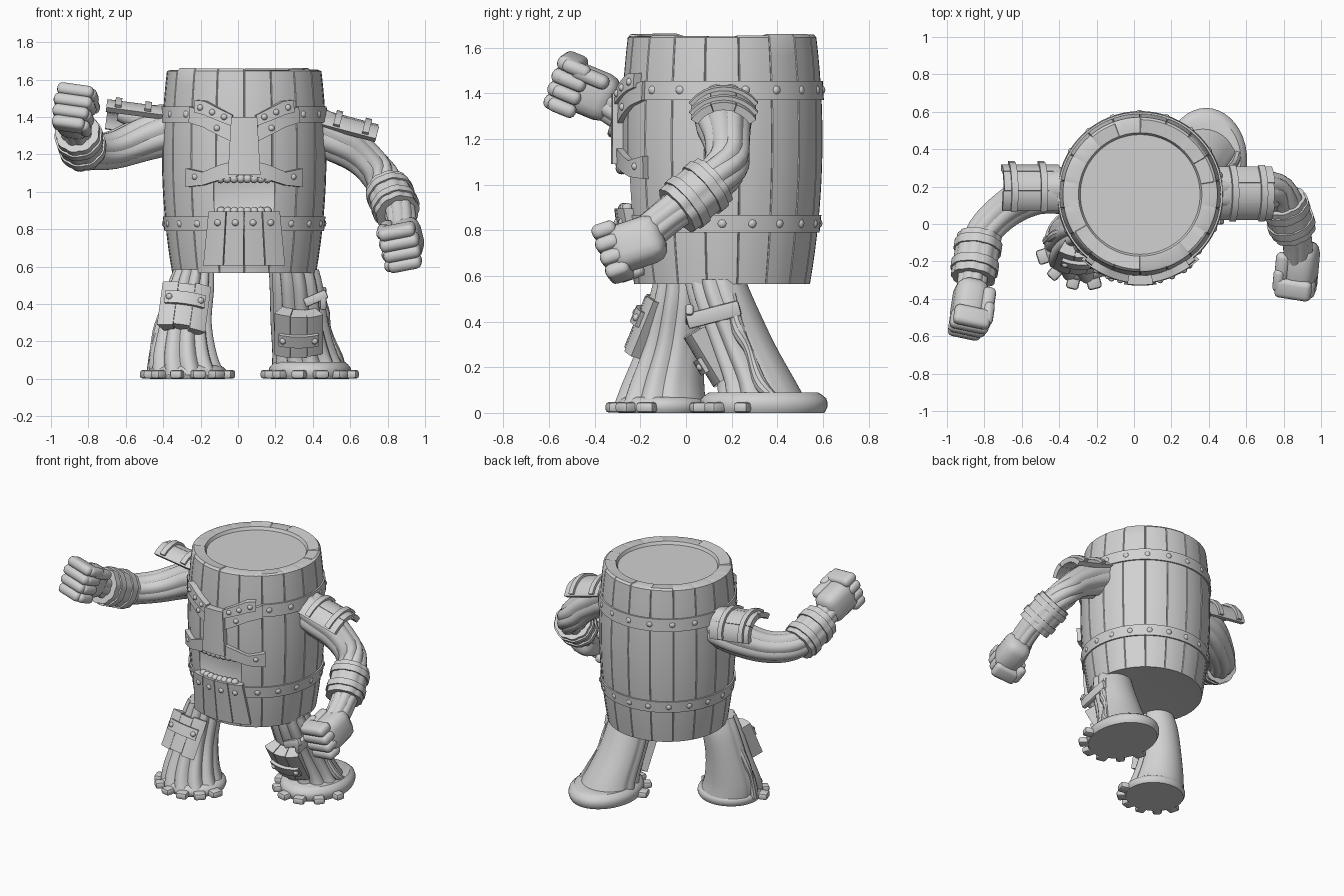
import bpy, bmesh, math, random
from mathutils import Vector, Matrix

random.seed(4)
if "Cube" in bpy.data.objects:
    bpy.data.objects.remove(bpy.data.objects["Cube"])

grey = bpy.data.materials.new("plain_grey")
grey.use_nodes = True
colour = (0.64, 0.64, 0.64, 1)
grey.diffuse_color = colour
grey.node_tree.nodes["Principled BSDF"].inputs["Base Color"].default_value = colour

XC, YC = 0.033, 0.158
made = []


def finish(name, bm, matrix=None):
    if matrix:
        bmesh.ops.transform(bm, matrix=matrix, verts=bm.verts)
    bmesh.ops.recalc_face_normals(bm, faces=bm.faces)
    mesh = bpy.data.meshes.new(name)
    bm.to_mesh(mesh)
    bm.free()
    mesh.materials.append(grey)
    obj = bpy.data.objects.new(name, mesh)
    bpy.context.collection.objects.link(obj)
    made.append(obj)
    return obj


def frame(origin, axis, out):
    z = Vector(axis).normalized()
    x = Vector(out).cross(z).normalized()
    return Matrix.Translation(origin) @ Matrix((x, z.cross(x), z)).transposed().to_4x4()


def box(name, size, matrix, bevel=0.01, seg=2):
    bm = bmesh.new()
    bmesh.ops.create_cube(bm, size=1, matrix=Matrix.Diagonal((*size, 1)))
    bmesh.ops.bevel(bm, geom=bm.edges[:], offset=bevel, segments=seg, affect='EDGES', profile=0.5)
    return finish(name, bm, matrix)


def loft(name, rings):
    """Skin closed rings of points and cap both ends."""
    bm = bmesh.new()
    rows = [[bm.verts.new(p) for p in ring] for ring in rings]
    n = len(rows[0])
    for a, b in zip(rows, rows[1:]):
        for j in range(n):
            bm.faces.new((a[j], a[(j + 1) % n], b[(j + 1) % n], b[j]))
    bm.faces.new(rows[0])
    bm.faces.new(rows[-1])
    return finish(name, bm)


def tube(name, stations, n=48, groove=0.0, lobes=8, flat=False, steps=4):
    """Sweep a grooved circle along (x, y, z, radius); flat rings are grooved in front only."""
    st = [Vector(s) for s in stations]
    path = []
    for i in range(len(st) - 1):
        a, b, c, d = st[max(i - 1, 0)], st[i], st[i + 1], st[min(i + 2, len(st) - 1)]
        for k in range(steps):
            t = k / steps
            path.append(b + (c - a) * t / 2 + (2 * a - 5 * b + 4 * c - d) * t * t / 2
                        + (3 * b - a - 3 * c + d) * t ** 3 / 2)
    path.append(st[-1])
    rings = []
    for i, p in enumerate(path):
        x, y = Vector((1, 0, 0)), Vector((0, 1, 0))
        if not flat:
            t = (path[min(i + 1, len(path) - 1)] - path[max(i - 1, 0)]).to_3d().normalized()
            x = Vector((0, 0, 1)).cross(t).normalized()
            y = t.cross(x)
        ring = []
        for j in range(n):
            a = math.tau * j / n
            depth = groove * (min(1, max(0, 0.6 - math.sin(a))) if flat else 1)
            r = p.w * (1 + depth * (abs(math.sin(lobes * a / 2)) - 0.6))
            ring.append(p.to_3d() + (x * math.cos(a) + y * math.sin(a)) * r)
        rings.append(ring)
    return loft(name, rings)


def barrel_r(z):
    return 0.44 - 0.136 * (z - 1.2) ** 2


def on_barrel(a, z, lift):
    r = barrel_r(z) + lift
    return Vector((XC + r * math.sin(a), YC - r * math.cos(a), z))


def ang(x):
    return math.asin(x / 0.44)


def strip(name, cols, lift, thick=0.05, flare=0.0):
    """Plate hugging the barrel; cols are (angle from front, low z, high z)."""
    rings = []
    for c0, c1 in zip(cols, cols[1:]):
        steps = math.ceil(abs(c1[0] - c0[0]) / 0.1)
        for k in range(steps + 1):
            a, lo, hi = (u + (v - u) * k / steps for u, v in zip(c0, c1))
            if k == 0 and rings:
                continue
            wide = a * (1 + flare * (hi - lo))
            rings.append([on_barrel(wide, lo, lift), on_barrel(a, hi, lift),
                          on_barrel(a, hi, lift - thick), on_barrel(wide, lo, lift - thick)])
    return loft(name, rings)


def beads(name, points, radius):
    bm = bmesh.new()
    for p in points:
        bmesh.ops.create_icosphere(bm, subdivisions=2, radius=radius, matrix=Matrix.Translation(p))
    return finish(name, bm)


def shell(name, matrix, radius, arc, length, thick, planks):
    """Curved plate of planks around local z, with its crown at the origin."""
    step = arc / planks
    for i in range(planks):
        a0 = math.pi / 2 - arc / 2 + i * step
        rings = []
        end = length * (1 + (random.uniform(-0.06, 0.06) if planks > 1 else 0)) / 2
        for k in range(9):
            a = a0 + step * (0.01 + 0.98 * k / 8)
            rings.append([matrix @ Vector((r * math.cos(a), r * math.sin(a) - radius, z))
                          for r, z in ((radius, -end), (radius, end),
                                       (radius - thick, end), (radius - thick, -end))])
        loft(name, rings)


# Barrel of grooved staves with a sunken lid
STAVES = 18
profile = [(0.34, 0.57)]
profile += [(barrel_r(z), z) for z in (0.565 + 1.08 * i / 14 for i in range(15))]
profile += [(0.4, 1.66), (0.33, 1.65), (0.32, 1.63)]
heights = [random.uniform(-0.012, 0.002) for _ in range(STAVES)]
rings = []
for r, z in profile:
    ring = []
    for s in range(STAVES):
        for f in (0, 0.025, 0.28, 0.5, 0.72, 0.975):
            a = math.tau * (s + f) / STAVES
            rr = r * (0.991 if f == 0 and r > 0.35 else 1)
            ring.append((XC + rr * math.sin(a), YC - rr * math.cos(a), z + (heights[s] if z > 1.655 else 0)))
    rings.append(ring)
barrel = loft("barrel", rings)

# Mouth recess
cutter = box("mouth_cutter", (0.33, 0.14, 0.2), Matrix.Translation((XC, YC - 0.465, 0.985)), 0.01)
cut = barrel.modifiers.new("mouth", 'BOOLEAN')
cut.operation, cut.object, cut.solver = 'DIFFERENCE', cutter, 'EXACT'
bpy.context.view_layer.objects.active = barrel
bpy.ops.object.modifier_apply(modifier=cut.name)
made.remove(cutter)
bpy.data.objects.remove(cutter)

# Hoops and rivets
strip("lower_hoop", [(-math.pi, 0.79, 0.868), (math.pi, 0.79, 0.868)], 0.01, 0.03)
strip("upper_hoop", [(0.68, 1.37, 1.455), (math.tau - 0.68, 1.37, 1.455)], 0.01, 0.03)
beads("lower_rivets", [on_barrel(math.tau * i / 20, 0.83, -0.005) for i in range(20)], 0.024)
beads("upper_rivets", [on_barrel(0.8 + 4.7 * i / 14, 1.414, -0.005) for i in range(15)], 0.024)

# Face plates, mirrored about the middle
for s, side in ((1, "left"), (-1, "right")):
    strip(side + "_lower_brow", [(s * 0.7, 1.37, 1.455), (s * ang(0.21), 1.345, 1.43),
                                 (s * ang(0.07), 1.27, 1.36)], 0.025)
    strip(side + "_upper_brow", [(s * ang(0.25), 1.425, 1.49), (s * ang(0.2), 1.41, 1.485),
                                 (s * ang(0.06), 1.35, 1.41)], 0.04, 0.07)
    strip(side + "_moustache", [(s * ang(0.03), 1.085, 1.17), (s * ang(0.12), 1.065, 1.145),
                                (s * ang(0.21), 1.035, 1.105), (s * ang(0.295), 1.025, 1.125)], 0.03)
    beads(side + "_face_rivets", [on_barrel(s * ang(x), z, lift) for x, z, lift in
          ((0.1, 1.4, 0.035), (0.16, 1.425, 0.035), (0.22, 1.45, 0.035),
           (0.14, 1.34, 0.02), (0.25, 1.08, 0.023))], 0.018)
strip("nose", [(-ang(0.063), 1.09, 1.4), (ang(0.063), 1.09, 1.4)], 0.05, 0.09, 0.8)
for z, row in ((1.07, "upper"), (0.895, "lower")):
    beads(row + "_teeth", [on_barrel(ang(-0.125 + 0.25 * i / 7), z, 0.005) for i in range(8)], 0.025)
for i in range(4):
    u = -0.18 + 0.09 * i
    strip("beard_plank", [(ang(u + 0.002), 0.605, 0.895), (ang(u + 0.088), 0.605, 0.895)], 0.045, 0.06, 0.9)
    beads("beard_rivet", [on_barrel(ang(u + 0.045), 0.835, 0.035)], 0.02)


# Legs with flared root feet
def foot(name, x, y, rx, ry, height, toes):
    disc = tube(name, [(0, 0, 0, 0.95), (0, 0, 0.3, 1), (0, 0, 0.7, 0.98), (0, 0, 1, 0.85)], n=40, flat=True, steps=2)
    disc.data.transform(Matrix.Translation((x, y, 0)) @ Matrix.Diagonal((rx, ry, height, 1)))
    for i in range(toes):
        a = -1.25 + 2.5 * i / (toes - 1)
        spot = Matrix.Translation((x + rx * math.sin(a), y - ry * math.cos(a), 0.024))
        box(name + "_toe", (random.uniform(0.06, 0.085), 0.1, 0.046), spot @ Matrix.Rotation(a, 4, 'Z'), 0.015)


tube("right_leg", [(-0.235, -0.03, 0.585, 0.105), (-0.255, -0.035, 0.48, 0.125), (-0.285, -0.06, 0.3, 0.142),
                   (-0.29, -0.095, 0.13, 0.175), (-0.27, -0.11, 0.02, 0.2)], groove=0.16, lobes=11, n=66, flat=True)
tube("left_leg", [(0.3, 0.13, 0.585, 0.13), (0.315, 0.165, 0.48, 0.14), (0.33, 0.24, 0.3, 0.15),
                  (0.36, 0.315, 0.13, 0.17), (0.385, 0.345, 0.02, 0.2)], groove=0.16, lobes=11, n=66, flat=True)
foot("right_foot", -0.27, -0.105, 0.21, 0.2, 0.07, 6)
foot("left_foot", 0.385, 0.34, 0.22, 0.28, 0.09, 6)
for name, pts in (("left_root", [(0.42, 0.2, 0.52), (0.46, 0.23, 0.36), (0.48, 0.28, 0.26), (0.53, 0.33, 0.12), (0.56, 0.4, 0.05)]),
                  ("right_root", [(-0.36, -0.03, 0.45), (-0.42, -0.06, 0.28), (-0.45, -0.08, 0.17), (-0.46, -0.09, 0.03)])):
    tube(name, [(*p, 0.02 + 0.01 * (i % 2)) for i, p in enumerate(pts)], n=10)

# Shin guards with riveted straps
for name, spot, axis, low in (("right_shin", (-0.287, -0.225, 0.4), (0.03, 0.09, 0.22), 0.03),
                              ("left_shin", (0.325, 0.055, 0.22), (0, -0.14, 0.23), -0.02)):
    m = frame(spot, axis, (0, -1, 0))
    shell(name + "_guard", m, 0.25, 1.1, 0.25, 0.08, 3)
    strap = m @ Matrix.Translation((0, 0.02, low))
    shell(name + "_strap", strap, 0.27, 0.85, 0.07, 0.035, 1)
    beads(name + "_rivets", [strap @ Vector((x, -0.017, 0)) for x in (-0.085, 0.085)], 0.018)
box("left_knee_strap", (0.035, 0.24, 0.07), Matrix.Translation((0.455, 0.12, 0.43)) @ Matrix.Rotation(0.25, 4, 'X'))
box("left_knee_bar", (0.13, 0.035, 0.05), Matrix.Translation((0.415, 0.015, 0.43)) @ Matrix.Rotation(-0.4, 4, 'Y'))

# Arms
tube("right_arm", [(-0.34, 0.18, 1.33, 0.13), (-0.52, 0.165, 1.275, 0.115), (-0.68, 0.08, 1.22, 0.1),
                   (-0.8, -0.04, 1.215, 0.095), (-0.85, -0.18, 1.26, 0.09), (-0.865, -0.31, 1.335, 0.08),
                   (-0.88, -0.4, 1.39, 0.08)], groove=0.1)
tube("left_arm", [(0.38, 0.165, 1.34, 0.13), (0.54, 0.165, 1.27, 0.12), (0.67, 0.18, 1.18, 0.1),
                  (0.77, 0.17, 1.07, 0.095), (0.835, 0.06, 0.97, 0.09), (0.87, -0.07, 0.87, 0.08),
                  (0.88, -0.2, 0.76, 0.08)], groove=0.1)

# Forearm cuffs with straps
for side, a, b in (("right", (-0.825, -0.07, 1.215), (-0.86, -0.29, 1.32)),
                   ("left", (0.8, 0.125, 1.02), (0.855, -0.04, 0.885))):
    a, b = Vector(a), Vector(b)
    tube(side + "_cuff", [(*a, 0.118), (*b, 0.118)], groove=0.06, lobes=9, n=54, steps=1)
    for t in (0.14, 0.62):
        tube(side + "_cuff_strap", [(*a.lerp(b, t), 0.128), (*a.lerp(b, t + 0.2), 0.128)], groove=0.03, lobes=9, n=54, steps=1)

# Shoulder pads with straps
for side, spot, axis, out, radius, arc in (
        ("left", (0.6, 0.165, 1.4), (0.34, 0, -0.09), (0, 0, 1), 0.17, 2.0),
        ("right", (-0.54, 0.235, 1.46), (-0.3, 0, 0.04), (0, 0.42, 0.9), 0.145, 2.5)):
    m = frame(spot, axis, out)
    shell(side + "_shoulder_pad", m, radius, arc, 0.31, 0.035, 3)
    for z in (-0.06, 0.1):
        shell(side + "_shoulder_strap", m @ Matrix.Translation((0, 0.018, z)), radius + 0.018, arc * 0.95, 0.035, 0.03, 1)
tube("right_shoulder_wedge", [(-0.37, 0.195, 1.36, 0.11), (-0.64, 0.2, 1.42, 0.04)], n=16)


# Clenched fists
def fist(side, spot, direction, inner, roll):
    y = Vector(direction).normalized()
    x = y.cross(Vector((0, 0, 1))).normalized()
    m = Matrix.Translation(spot) @ Matrix((x, y, x.cross(y))).transposed().to_4x4() @ Matrix.Rotation(roll, 4, 'Y')
    part = lambda name, size, p, b: box(side + name, size, m @ Matrix.Translation(p), b, 3)
    part("_palm", (0.18, 0.25, 0.21), (0, -0.035, 0), 0.065)
    for i, grow in enumerate((0.9, 1, 1.06, 1)):
        z = -0.093 + 0.062 * i
        part("_finger", (0.2 * grow, 0.11, 0.066), (inner * 0.012, 0.045 + 0.033 * grow, z), 0.028)
        part("_fingertip", (0.06, 0.13, 0.062), (inner * 0.095, 0.04, z), 0.027)
    part("_thumb", (0.075, 0.17, 0.065), (inner * 0.085, -0.03, 0.08), 0.03)


fist("right", (-0.885, -0.455, 1.42), (-0.13, -0.85, 0.35), -1, -0.15)
fist("left", (0.89, -0.25, 0.73), (-0.08, -0.88, -0.3), 1, 0.2)

# Smooth shading with crisp edges
bpy.ops.object.select_all(action='DESELECT')
for obj in made:
    obj.select_set(True)
bpy.context.view_layer.objects.active = barrel
bpy.ops.object.shade_smooth_by_angle(angle=math.radians(35))
